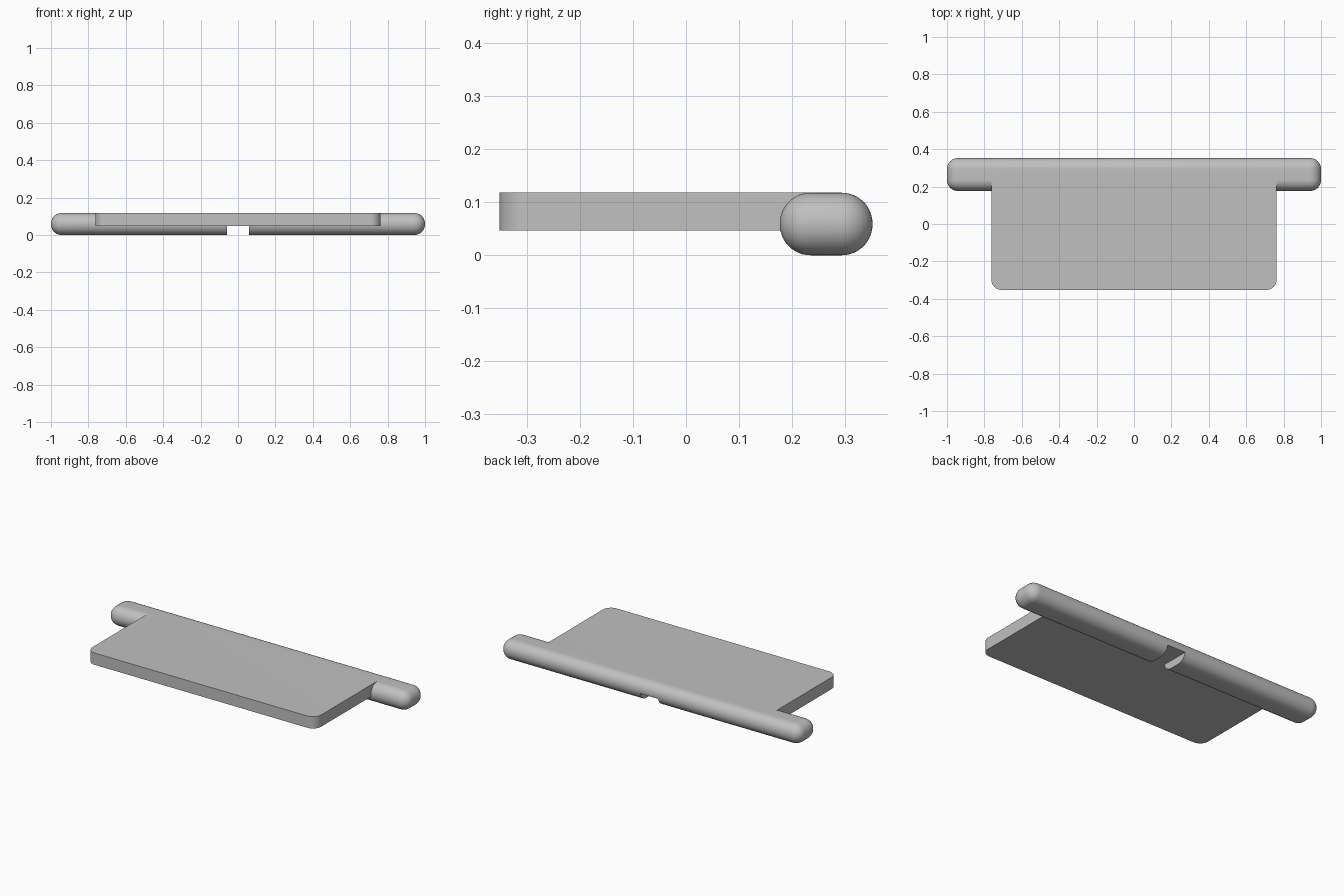
import bpy
import bmesh
import math

if "Cube" in bpy.data.objects:
    bpy.data.objects.remove(bpy.data.objects["Cube"])

grey = bpy.data.materials.new("plain grey")
grey.diffuse_color = (0.53, 0.53, 0.53, 1.0)
grey.use_nodes = True
grey.node_tree.nodes["Principled BSDF"].inputs["Base Color"].default_value = grey.diffuse_color


def box(name, lo, hi, radius=0.0, segments=10, pick=None):
    """Box between two corners, with the picked edges rounded."""
    bm = bmesh.new()
    bmesh.ops.create_cube(bm, size=1.0)
    for v in bm.verts:
        v.co = [(a + b) / 2 + c * (b - a) for a, b, c in zip(lo, hi, v.co)]
    if radius:
        edges = [e for e in bm.edges if pick is None or pick(e)]
        bmesh.ops.bevel(bm, geom=edges, offset=radius, offset_type='OFFSET',
                        segments=segments, profile=0.5, affect='EDGES')
    bmesh.ops.recalc_face_normals(bm, faces=bm.faces[:])
    mesh = bpy.data.meshes.new(name)
    bm.to_mesh(mesh)
    bm.free()
    mesh.materials.append(grey)
    obj = bpy.data.objects.new(name, mesh)
    bpy.context.collection.objects.link(obj)
    return obj


def combine(target, other, operation):
    """Apply a boolean and remove the helper."""
    mod = target.modifiers.new(operation.lower(), 'BOOLEAN')
    mod.operation = operation
    mod.solver = 'EXACT'
    mod.object = other
    bpy.context.view_layer.objects.active = target
    bpy.ops.object.modifier_apply(modifier=mod.name)
    bpy.data.objects.remove(other)


def front_corner(edge):
    a, b = (v.co for v in edge.verts)
    return abs(a.z - b.z) > 0.01 and a.y < 0


# Rounded rear bar
bar = box("tray_with_rear_bar", (-1, 0.177, 0), (1, 0.352, 0.118), 0.058, 12)

# Centre notch through the underside of the bar
notch = box("notch_cutter", (-0.06, 0.1, -0.1), (0.06, 0.45, 0.047))
notch.hide_render = True
combine(bar, notch, 'DIFFERENCE')

# Flat plate with rounded front corners
plate = box("plate", (-0.763, -0.352, 0.047), (0.763, 0.265, 0.118),
            0.055, 10, front_corner)
combine(bar, plate, 'UNION')

# Smooth rounding, crisp edges
bpy.ops.object.select_all(action='DESELECT')
bar.select_set(True)
bpy.context.view_layer.objects.active = bar
bpy.ops.object.shade_smooth_by_angle(angle=math.radians(30))
